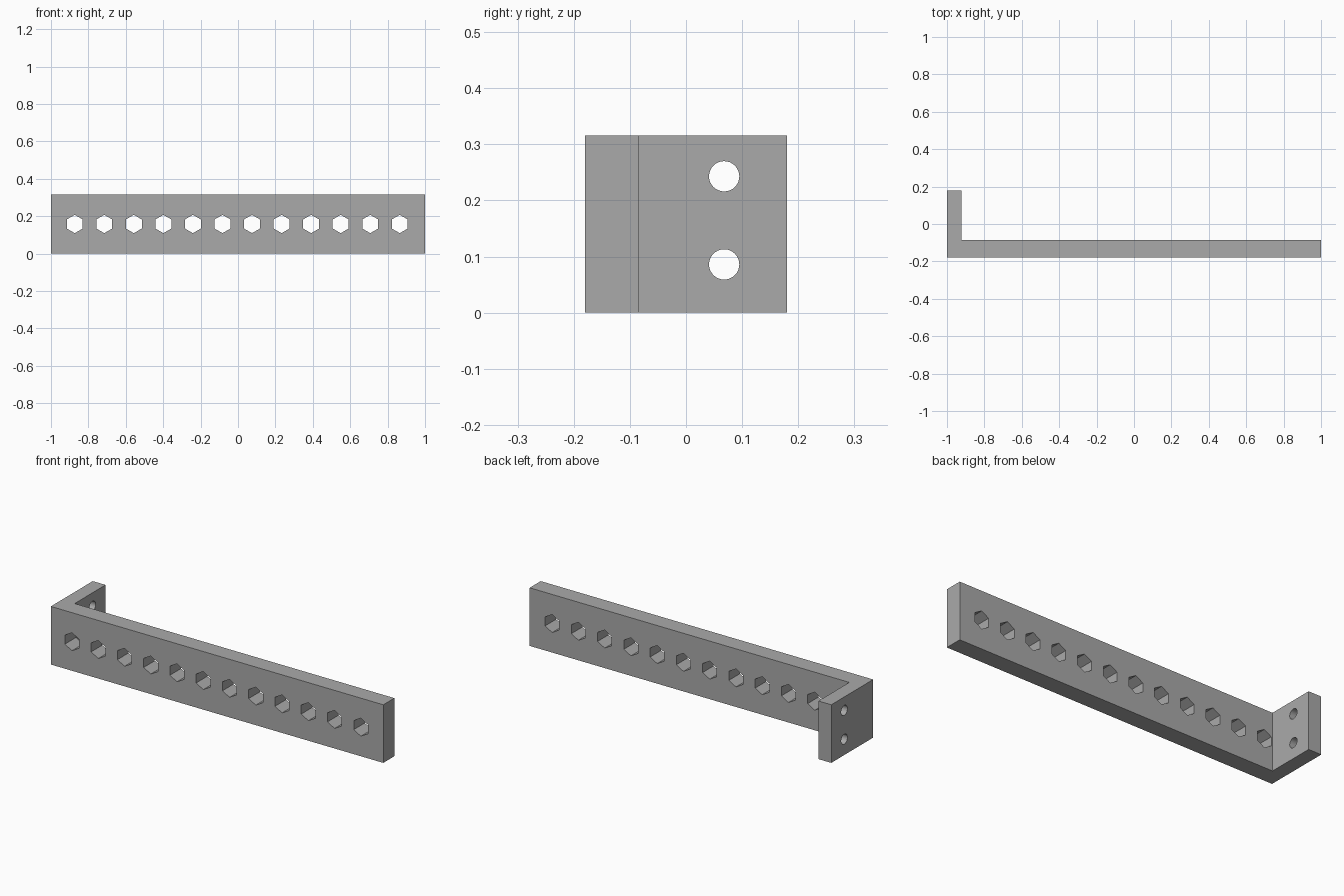
import bpy
import bmesh
from math import pi
from mathutils import Matrix

if "Cube" in bpy.data.objects:
    bpy.data.objects.remove(bpy.data.objects["Cube"], do_unlink=True)

HEIGHT = 0.316
FRONT, BACK = -0.18, 0.18
BAR_BACK = -0.085
LEG_INNER = -0.923

grey = bpy.data.materials.new("plain grey")
grey.use_nodes = True
colour = (0.4, 0.4, 0.4, 1)
grey.diffuse_color = colour
grey.node_tree.nodes["Principled BSDF"].inputs["Base Color"].default_value = colour


def make_object(name, bm):
    bmesh.ops.recalc_face_normals(bm, faces=bm.faces)
    mesh = bpy.data.meshes.new(name)
    bm.to_mesh(mesh)
    bm.free()
    mesh.materials.append(grey)
    obj = bpy.data.objects.new(name, mesh)
    bpy.context.collection.objects.link(obj)
    return obj


def make_cutter(name, centres, radius, sides, depth, rotation):
    bm = bmesh.new()
    for centre in centres:
        bmesh.ops.create_cone(bm, cap_ends=True, segments=sides,
                              radius1=radius, radius2=radius, depth=depth,
                              matrix=Matrix.Translation(centre) @ rotation)
    obj = make_object(name, bm)
    obj.hide_render = True
    return obj


# L-shaped bracket: long bar with a short mounting leg
outline = [(-1, FRONT), (1, FRONT), (1, BAR_BACK),
           (LEG_INNER, BAR_BACK), (LEG_INNER, BACK), (-1, BACK)]
bm = bmesh.new()
base = bm.faces.new([bm.verts.new((x, y, 0)) for x, y in outline])
top = bmesh.ops.extrude_face_region(bm, geom=[base])["geom"]
bmesh.ops.translate(bm, vec=(0, 0, HEIGHT),
                    verts=[v for v in top if isinstance(v, bmesh.types.BMVert)])
bracket = make_object("bracket", bm)

# Row of hexagonal holes through the bar, points up and down
hex_centres = [(-0.873 + i * 0.158, (FRONT + BAR_BACK) / 2, HEIGHT / 2)
               for i in range(12)]
hex_cutter = make_cutter("hex_hole_cutter", hex_centres, 0.049, 6, 0.2,
                         Matrix.Rotation(pi / 2, 4, "X"))

# Two round screw holes through the leg
screw_centres = [((LEG_INNER - 1) / 2, 0.068, z) for z in (0.086, 0.243)]
screw_cutter = make_cutter("screw_hole_cutter", screw_centres, 0.027, 32, 0.2,
                           Matrix.Rotation(pi / 2, 4, "Y"))

# Cut the holes, then discard the cutters
bpy.context.view_layer.objects.active = bracket
for cutter in (hex_cutter, screw_cutter):
    cut = bracket.modifiers.new(cutter.name, "BOOLEAN")
    cut.operation = "DIFFERENCE"
    cut.solver = "EXACT"
    cut.object = cutter
    bpy.ops.object.modifier_apply(modifier=cut.name)
    bpy.data.objects.remove(cutter, do_unlink=True)

# Smooth screw hole walls, crisp edges elsewhere
bpy.ops.object.select_all(action="DESELECT")
bracket.select_set(True)
bpy.ops.object.shade_smooth_by_angle(angle=pi / 6)
